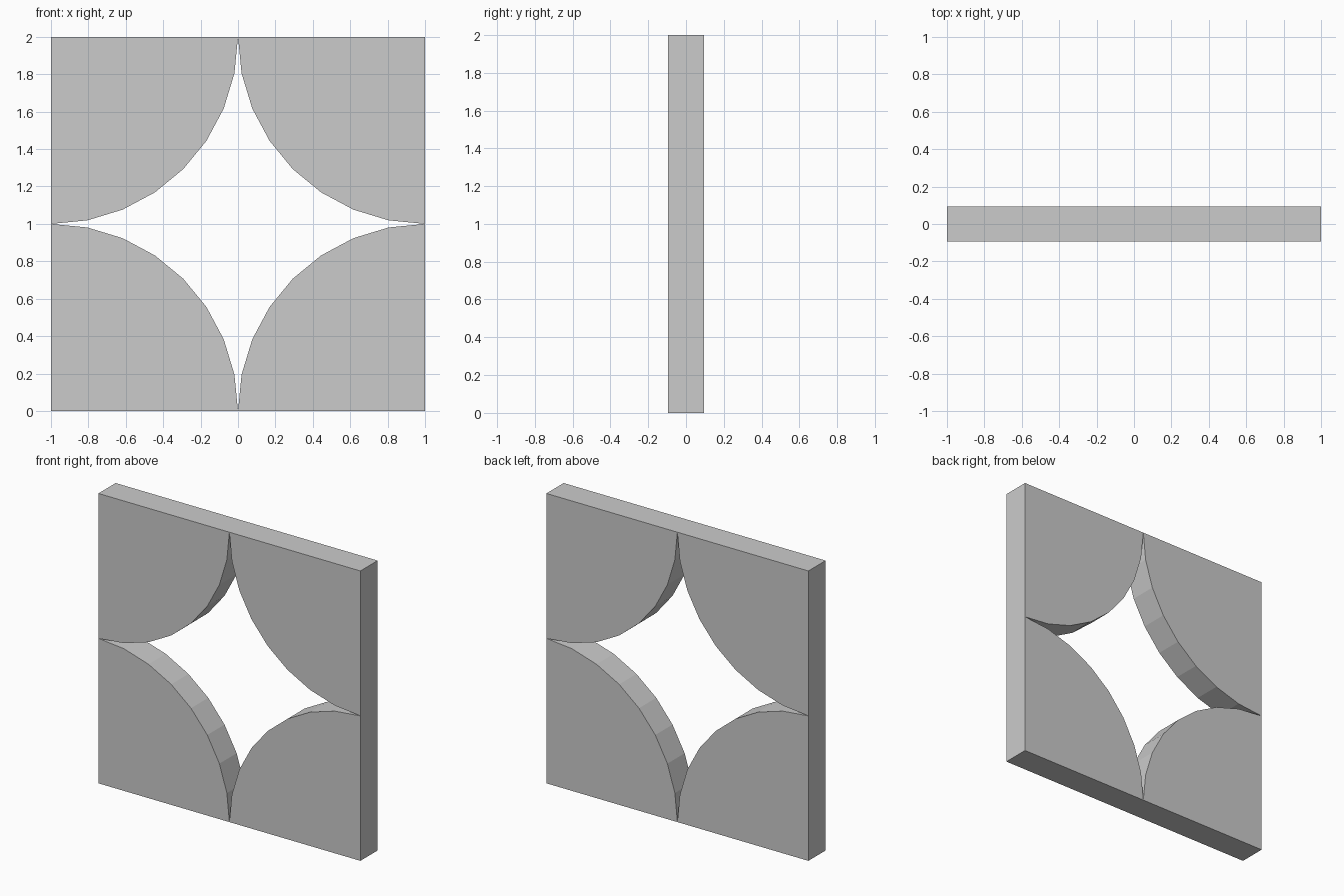
import bpy
import bmesh
from math import sin, cos, pi

if "Cube" in bpy.data.objects:
    bpy.data.objects.remove(bpy.data.objects["Cube"])

HALF_DEPTH = 0.094
SEGMENTS = 8  # sides per quarter arc


def corner_panel(name, sx, sz):
    """Quarter-disc plate whose square corner sits at an outer corner of the tile."""
    profile = [(sx, sz)]
    for i in range(SEGMENTS + 1):
        a = i / SEGMENTS * pi / 2
        profile.append((sx * (1 - cos(a)), sz * (1 - sin(a))))
    bm = bmesh.new()
    verts = [bm.verts.new((x, -HALF_DEPTH, z + 1)) for x, z in profile]
    face = bm.faces.new(verts)
    new = bmesh.ops.extrude_face_region(bm, geom=[face])["geom"]
    moved = [v for v in new if isinstance(v, bmesh.types.BMVert)]
    bmesh.ops.translate(bm, verts=moved, vec=(0, 2 * HALF_DEPTH, 0))
    bmesh.ops.recalc_face_normals(bm, faces=bm.faces)
    mesh = bpy.data.meshes.new(name)
    bm.to_mesh(mesh)
    bm.free()
    obj = bpy.data.objects.new(name, mesh)
    bpy.context.collection.objects.link(obj)


# Four corner panels leave the star-shaped opening between them
for side, sx in (("left", -1), ("right", 1)):
    for level, sz in (("lower", -1), ("upper", 1)):
        corner_panel(f"{level}_{side}_panel", sx, sz)
